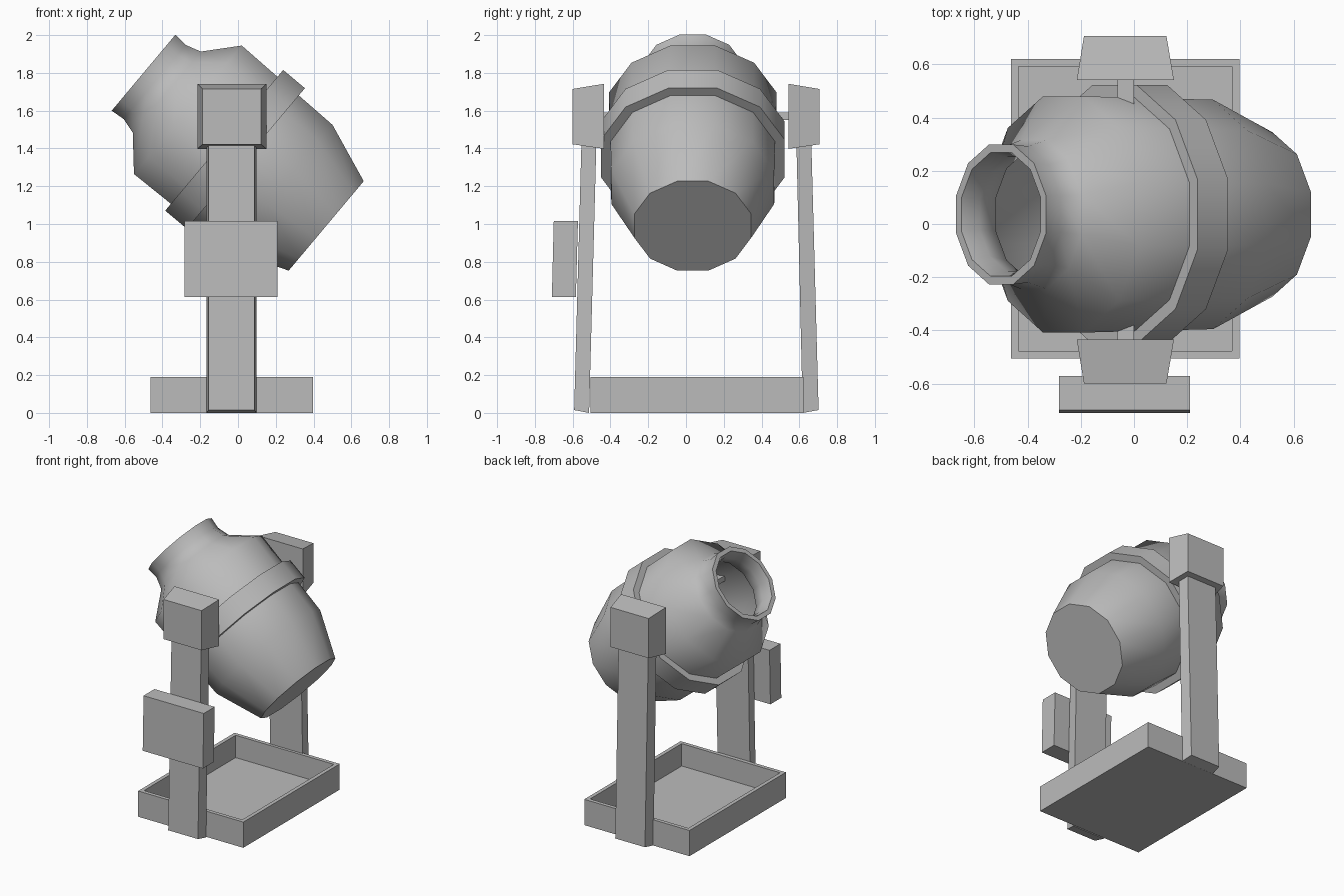
import bpy, bmesh, math
from mathutils import Matrix, Vector

if "Cube" in bpy.data.objects:
    bpy.data.objects.remove(bpy.data.objects["Cube"])

grey = bpy.data.materials.new("plain_grey")
grey.use_nodes = True
grey.diffuse_color = (0.5, 0.5, 0.5, 1)
grey.node_tree.nodes["Principled BSDF"].inputs["Base Color"].default_value = (0.5, 0.5, 0.5, 1)


def finish(name, bm, smooth=None):
    bmesh.ops.recalc_face_normals(bm, faces=bm.faces)
    mesh = bpy.data.meshes.new(name)
    bm.to_mesh(mesh)
    bm.free()
    mesh.materials.append(grey)
    obj = bpy.data.objects.new(name, mesh)
    bpy.context.collection.objects.link(obj)
    if smooth:
        bpy.ops.object.select_all(action='DESELECT')
        obj.select_set(True)
        bpy.context.view_layer.objects.active = obj
        bpy.ops.object.shade_smooth_by_angle(angle=math.radians(smooth))
    return obj


def prism(name, y0, rect0, y1, rect1):
    """Six-sided solid between two (x0, x1, z0, z1) rectangles.
    Each y is a (bottom, top) pair, so the solid may lean."""
    bm = bmesh.new()
    loops = []
    for (yb, yt), (xa, xb, za, zb) in ((y0, rect0), (y1, rect1)):
        loops.append([bm.verts.new(p) for p in
                      ((xa, yb, za), (xb, yb, za), (xb, yt, zb), (xa, yt, zb))])
    a, b = loops
    bm.faces.new(a)
    bm.faces.new(b[::-1])
    for i in range(4):
        j = (i + 1) % 4
        bm.faces.new((a[i], b[i], b[j], a[j]))
    return finish(name, bm)


SIDES = 12
TILT = Matrix.Translation((0.467, 0.036, 0.99)) @ Matrix.Rotation(math.radians(-50), 4, 'Y')


def lathe(name, profile, closed, smooth):
    """Twelve-sided turned shape on the tilted drum axis; profile is (height, half width)."""
    bm = bmesh.new()
    rings = []
    for h, w in profile:
        r = w / math.cos(math.pi / SIDES)
        angles = [(i + 0.5) * math.tau / SIDES for i in range(SIDES)]
        rings.append([bm.verts.new(TILT @ Vector((r * math.cos(t), r * math.sin(t), h)))
                      for t in angles])
    pairs = list(zip(rings, rings[1:]))
    if closed:
        pairs.append((rings[-1], rings[0]))
    else:
        bm.faces.new(rings[0])
        bm.faces.new(rings[-1])
    for a, b in pairs:
        for i in range(SIDES):
            j = (i + 1) % SIDES
            bm.faces.new((a[i], a[j], b[j], b[i]))
    return finish(name, bm, smooth)


# Hollow drum: outside from floor to mouth, then back down the inside
outside = [(0, 0.309), (0.318, 0.431), (0.956, 0.444), (1.102, 0.28), (1.185, 0.256), (1.262, 0.263)]
inside = [(1.262, 0.232), (1.185, 0.215), (1.09, 0.235), (0.94, 0.405), (0.33, 0.395), (0.04, 0.285)]
lathe("drum", outside + inside, False, 60)

# Band around the drum
lathe("drum_band", [(0.555, 0.42), (0.555, 0.486), (0.705, 0.486), (0.705, 0.42)], True, 40)

# Axle through the drum
bar = (-0.062, 0.0, 1.55, 1.59)
prism("axle", (-0.45, -0.45), bar, (0.56, 0.56), bar)

# Leaning posts, narrower on the outer face
inner, outer = (-0.167, 0.098, 0.0, 1.45), (-0.156, 0.087, 0.015, 1.45)
prism("front_post", (-0.592, -0.553), outer, (-0.513, -0.474), inner)
prism("back_post", (0.702, 0.663), outer, (0.618, 0.584), inner)

# Bearing housings on top of the posts
wide, narrow = (-0.215, 0.15, 1.398, 1.742), (-0.188, 0.122, 1.422, 1.715)
prism("front_housing", (-0.60, -0.60), narrow, (-0.435, -0.435), wide)
prism("back_housing", (0.706, 0.706), narrow, (0.542, 0.542), wide)

# Control box on the front post
box = (-0.282, 0.21, 0.614, 1.017)
prism("control_box", (-0.71, -0.70), box, (-0.583, -0.572), box)

# Open tray base
bm = bmesh.new()
bmesh.ops.create_cube(bm, size=1, matrix=Matrix.Translation((-0.033, 0.058, 0.095))
                      @ Matrix.Diagonal((0.86, 1.126, 0.19, 1)))
bm.faces.ensure_lookup_table()
top = max(bm.faces, key=lambda f: f.calc_center_median().z)
bmesh.ops.inset_region(bm, faces=[top], thickness=0.04)
floor = bmesh.ops.extrude_face_region(bm, geom=[top])
bmesh.ops.translate(bm, vec=(0, 0, -0.165),
                    verts=[v for v in floor["geom"] if isinstance(v, bmesh.types.BMVert)])
if top.is_valid:
    bmesh.ops.delete(bm, geom=[top], context='FACES_ONLY')
finish("tray_base", bm)
